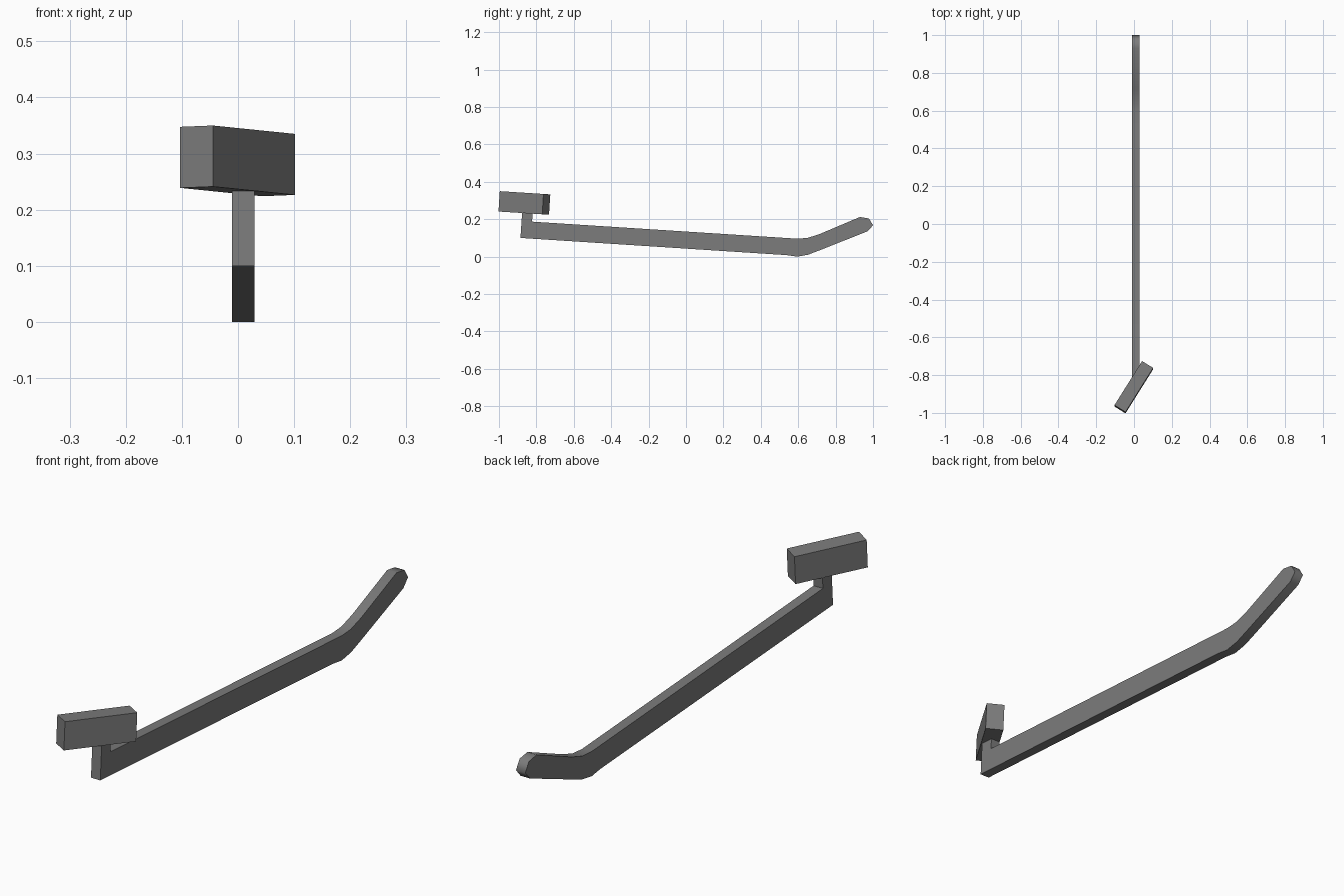
import bpy, bmesh, math
from mathutils import Matrix, Vector

if "Cube" in bpy.data.objects:
    bpy.data.objects.remove(bpy.data.objects["Cube"])

# Single grey material
grey = bpy.data.materials.new("mid grey")
grey.use_nodes = True
colour = (0.2, 0.2, 0.2, 1)
grey.diffuse_color = colour
grey.node_tree.nodes["Principled BSDF"].inputs["Base Color"].default_value = colour


def add_object(name, bm):
    bmesh.ops.recalc_face_normals(bm, faces=bm.faces)
    mesh = bpy.data.meshes.new(name)
    bm.to_mesh(mesh)
    bm.free()
    mesh.materials.append(grey)
    obj = bpy.data.objects.new(name, mesh)
    bpy.context.collection.objects.link(obj)
    return obj


# Bent arm with an upright post at the front: side profile (y, z), extruded in x
profile = [
    (-0.885, 0.10), (0.54, 0.008), (0.594, 0.0), (0.652, 0.01), (0.715, 0.034),
    (0.972, 0.136), (1.0, 0.168), (0.978, 0.204), (0.93, 0.212),
    (0.715, 0.121), (0.65, 0.1), (0.594, 0.096),
    (-0.823, 0.187), (-0.819, 0.25), (-0.875, 0.254),
]
x_left, x_right = 0.029, -0.011
bm = bmesh.new()
side = bm.faces.new([bm.verts.new((x_right, y, z)) for y, z in profile])
extruded = bmesh.ops.extrude_face_region(bm, geom=[side], use_keep_orig=True)
moved = [v for v in extruded["geom"] if isinstance(v, bmesh.types.BMVert)]
bmesh.ops.translate(bm, vec=Vector((x_left - x_right, 0, 0)), verts=moved)
arm = add_object("bent_arm", bm)

# Smooth the bend and rounded tip, keep the square edges sharp
bpy.ops.object.select_all(action="DESELECT")
arm.select_set(True)
bpy.context.view_layer.objects.active = arm
bpy.ops.object.shade_smooth_by_angle(angle=math.radians(80))

# Block on the post, turned sideways and tilted with the arm
bm = bmesh.new()
bmesh.ops.create_cube(bm, size=1, matrix=Matrix.Diagonal((0.069, 0.276, 0.109, 1)))
turn = Matrix.Rotation(math.radians(-32), 4, "Z")
tilt = Matrix.Rotation(math.radians(-3.65), 4, "X")
bm.transform(Matrix.Translation((-0.001, -0.864, 0.287)) @ tilt @ turn)
add_object("head_block", bm)
